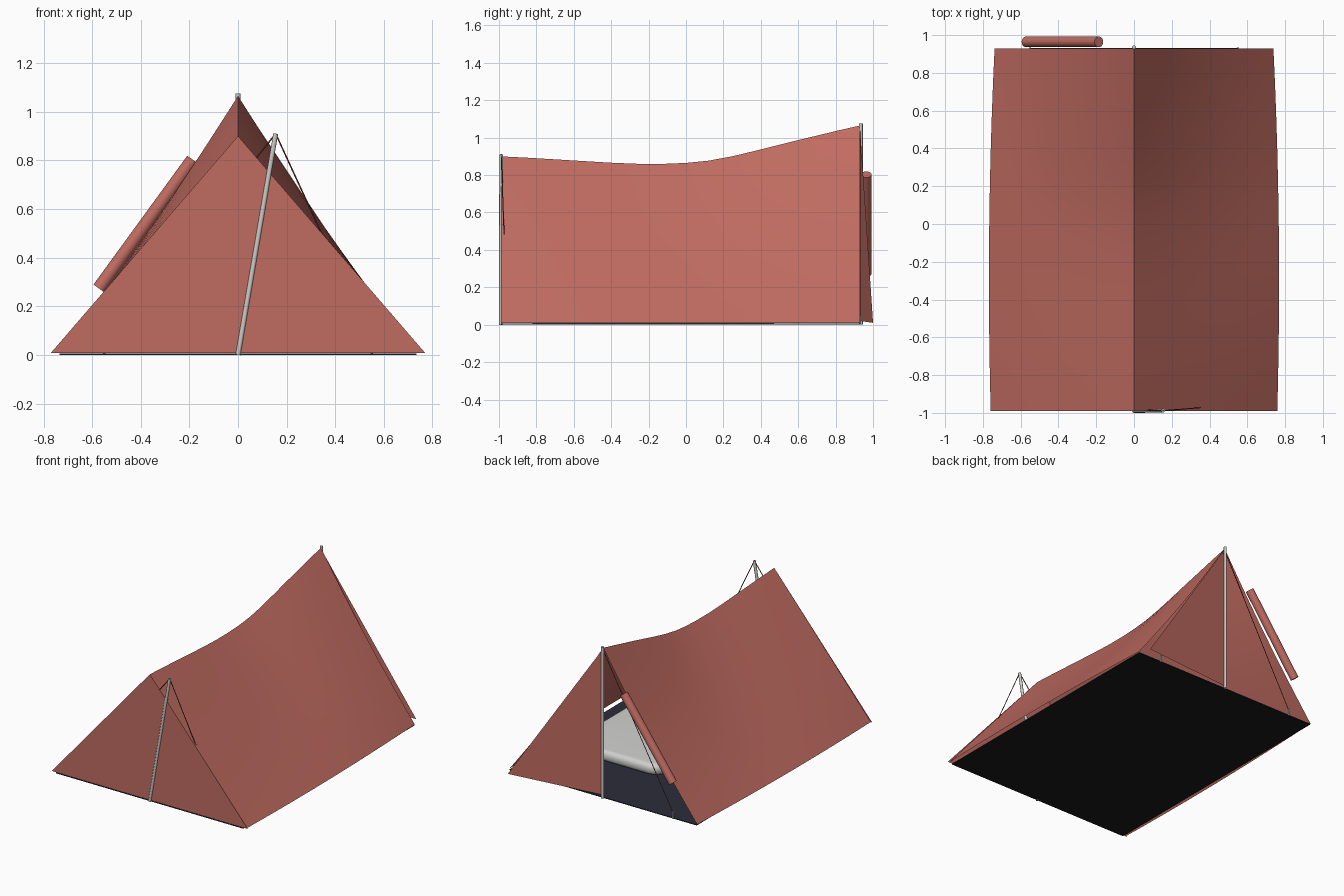
import bpy, bmesh, math
from mathutils import Vector

if "Cube" in bpy.data.objects:
    bpy.data.objects.remove(bpy.data.objects["Cube"])


def material(name, r, g, b):
    m = bpy.data.materials.new(name)
    m.use_nodes = True
    m.diffuse_color = (r, g, b, 1)
    bsdf = m.node_tree.nodes["Principled BSDF"]
    bsdf.inputs["Base Color"].default_value = (r, g, b, 1)
    bsdf.inputs["Roughness"].default_value = 0.8
    return m


RED = material("red canvas", 0.53, 0.15, 0.12)
METAL = material("pale metal", 0.6, 0.6, 0.57)
NAVY = material("navy groundsheet", 0.024, 0.026, 0.04)
BLACK = material("black underside", 0.01, 0.01, 0.011)
PAD = material("off white pad", 0.62, 0.62, 0.6)
CORD = material("dark red cord", 0.2, 0.05, 0.04)


def finish(name, bm, *mats, smooth=True):
    mesh = bpy.data.meshes.new(name)
    bm.to_mesh(mesh)
    bm.free()
    ob = bpy.data.objects.new(name, mesh)
    bpy.context.collection.objects.link(ob)
    for m in mats:
        mesh.materials.append(m)
    if smooth:
        bpy.ops.object.select_all(action="DESELECT")
        ob.select_set(True)
        bpy.context.view_layer.objects.active = ob
        bpy.ops.object.shade_smooth_by_angle(angle=math.radians(35))
    return ob


def rod(name, a, b, radius, mat, sides=16):
    a, b = Vector(a), Vector(b)
    bm = bmesh.new()
    bmesh.ops.create_cone(bm, cap_ends=True, segments=sides, radius1=radius,
                          radius2=radius, depth=(b - a).length)
    bm.transform((b - a).to_track_quat("Z", "Y").to_matrix().to_4x4())
    bmesh.ops.translate(bm, verts=bm.verts, vec=(a + b) / 2)
    return finish(name, bm, mat)


def sheet(name, points, mat):
    bm = bmesh.new()
    bm.faces.new([bm.verts.new(p) for p in points])
    return finish(name, bm, mat, smooth=False)


# Roof: sagging ridge, hems that bow outward, slightly slack sides
FRONT, REAR, HEM = -0.99, 0.93, 0.008
ridge = [(FRONT, .90), (-.85, .893), (-.7, .884), (-.55, .875), (-.4, .866),
         (-.25, .86), (-.12, .86), (0, .865), (.12, .877), (.25, .901),
         (.4, .937), (.55, .975), (.7, 1.011), (.82, 1.04), (REAR, 1.065)]
ACROSS = 12


def half_width(y):
    return 0.768 - 0.03 * ((y + 0.3) / 1.23) ** 2


def roof_point(y, top, t):
    u = abs(t)
    slack = 0.012 * math.sin(math.pi * u) * (y - FRONT) / (REAR - FRONT)
    x = half_width(y) * u - slack
    return (math.copysign(x, t) if t else 0, y, top + (HEM - top) * u - slack)


bm = bmesh.new()
rows = [[bm.verts.new(roof_point(y, z, i / ACROSS))
         for i in range(-ACROSS, ACROSS + 1)] for y, z in ridge]
for r0, r1 in zip(rows, rows[1:]):
    for i in range(2 * ACROSS):
        bm.faces.new((r0[i], r0[i + 1], r1[i + 1], r1[i]))
bmesh.ops.recalc_face_normals(bm, faces=bm.faces)
if sum(f.normal.z for f in bm.faces) < 0:
    bmesh.ops.reverse_faces(bm, faces=bm.faces)
finish("roof", bm, RED)

# Closed front wall and the hanging half of the rear door
sheet("front_wall", [(-.77, FRONT, HEM), (.77, FRONT, HEM), (0, FRONT, .90)], RED)
sheet("rear_door_left", [(0, REAR, .02), (0, REAR, 1.06), (.70, 1.0, .01)], RED)

# Other half of the rear door, rolled up along the roof edge
rod("rolled_door", (-.572, .964, .273), (-.186, .964, .803), .028, RED, 28)

# Groundsheet: navy above, black below
bm = bmesh.new()
bmesh.ops.create_cube(bm, size=1)
bmesh.ops.scale(bm, verts=bm.verts, vec=(1.47, REAR - FRONT, .006))
bmesh.ops.translate(bm, verts=bm.verts, vec=(0, (REAR + FRONT) / 2, .003))
bm.normal_update()
for f in bm.faces:
    f.material_index = 1 if f.normal.z < -0.5 else 0
finish("groundsheet", bm, NAVY, BLACK, smooth=False)

# Sleeping pad with rounded corners
bm = bmesh.new()
bmesh.ops.create_cube(bm, size=1)
bmesh.ops.scale(bm, verts=bm.verts, vec=(.72, 1.35, .08))
bmesh.ops.translate(bm, verts=bm.verts, vec=(.22, -.175, .047))
uprights = [e for e in bm.edges
            if abs(e.verts[0].co.z - e.verts[1].co.z) > .05]
bmesh.ops.bevel(bm, geom=uprights, offset=.1, segments=8, profile=.5,
                affect="EDGES")
rims = [e for e in bm.edges
        if abs(e.verts[0].co.z - e.verts[1].co.z) < .01]
bmesh.ops.bevel(bm, geom=rims, offset=.035, segments=5, profile=.5,
                affect="EDGES")
finish("sleeping_pad", bm, PAD)

# Poles
rod("rear_pole", (0, .935, 0), (0, .935, 1.075), .01, METAL)
FRONT_TOP = (.155, -.988, .91)
rod("front_pole", (0, -.99, 0), FRONT_TOP, .01, METAL)

# Cords from the front pole to the roof edge
rod("front_cord_upper", FRONT_TOP, (.075, -.985, .81), .003, CORD, 6)
rod("front_cord_lower", FRONT_TOP, (.385, -.97, .41), .003, CORD, 6)

# Rear door cords and pegs
for side, label in ((1, "left"), (-1, "right")):
    x = side * .55
    rod("rear_cord_" + label, (0, REAR, 1.05), (x, REAR, .04), .0025, CORD, 6)
    rod("rear_peg_" + label, (x, REAR, 0), (x, REAR, .05), .006, METAL, 10)
